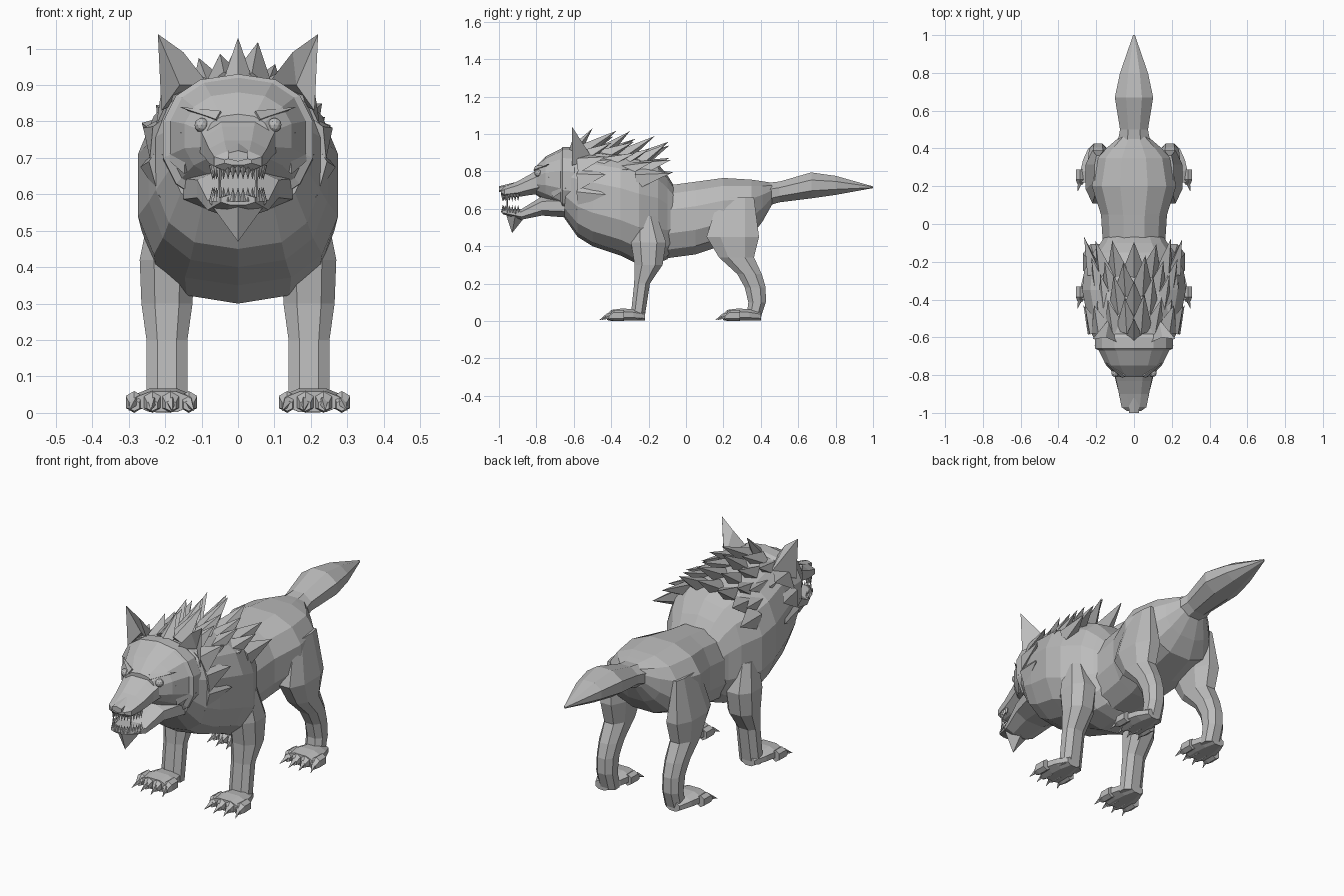
import bpy, bmesh, math, random
from mathutils import Vector

random.seed(4)
default_cube = bpy.data.objects.get("Cube")
if default_cube:
    bpy.data.objects.remove(default_cube)

grey = (.5, .5, .5, 1)
fur = bpy.data.materials.new("grey_fur")
fur.use_nodes = True
fur.diffuse_color = grey
fur.node_tree.nodes["Principled BSDF"].inputs["Base Color"].default_value = grey


def finish(name, bm):
    """Turn the bmesh into a flat-shaded grey object."""
    bmesh.ops.recalc_face_normals(bm, faces=bm.faces)
    mesh = bpy.data.meshes.new(name)
    bm.to_mesh(mesh)
    bm.free()
    mesh.materials.append(fur)
    obj = bpy.data.objects.new(name, mesh)
    bpy.context.collection.objects.link(obj)
    return obj


def loft(name, rings, x=0, sides=8, power=.85, upright=False):
    """Skin over boxy ovals: (position, centre, half width, half depth)."""
    bm = bmesh.new()
    loops = []
    for position, centre, half_width, half_depth in rings:
        loop = []
        for i in range(sides):
            angle = math.tau * (i + (sides % 4 == 0) / 2) / sides
            s, c = math.sin(angle), math.cos(angle)
            across = x + half_width * math.copysign(abs(s) ** power, s)
            depth = centre + half_depth * math.copysign(abs(c) ** power, c)
            corner = (across, depth, position) if upright else (across, position, depth)
            loop.append(bm.verts.new(corner))
        loops.append(loop)
    for near, far in zip(loops, loops[1:]):
        for i in range(sides):
            bm.faces.new((near[i - 1], near[i], far[i], far[i - 1]))
    bm.faces.new(loops[0])
    bm.faces.new(loops[-1])
    return finish(name, bm)


def span(y, low, high, half_width):
    """Ring given by its lowest and highest point."""
    return y, (low + high) / 2, half_width, (high - low) / 2


def spikes(name, items):
    """Four-sided tufts: (base, tip, half width, half thickness)."""
    bm = bmesh.new()
    for base, tip, wide, thick in items:
        base, tip = Vector(base), Vector(tip)
        along = (tip - base).normalized()
        outward = Vector((base.x, 0, base.z - .65))
        if abs(along.y) < .4:
            outward = Vector((0, 1, 0))
        side = along.cross(outward).normalized()
        up = side.cross(along) * thick
        side *= wide
        ring = [bm.verts.new(base + offset) for offset in (side, up, -side, -up)]
        point = bm.verts.new(tip)
        for i in range(4):
            bm.faces.new((ring[i - 1], ring[i], point))
        bm.faces.new(ring)
    return finish(name, bm)


# Trunk: deep chest, narrow waist, rounded rump and a leaf-shaped tail
loft("chest", [
    span(-.65, .55, .9, .19), span(-.58, .45, .92, .23), span(-.5, .4, .92, .25),
    span(-.35, .35, .9, .28), span(-.25, .3, .88, .27), span(-.15, .31, .84, .22),
    span(-.1, .33, .78, .18), span(-.05, .4, .7, .15)], sides=14, power=.78)
loft("hindquarters", [
    span(-.1, .33, .73, .17), span(.05, .35, .75, .18), span(.2, .4, .77, .23),
    span(.35, .45, .76, .2), span(.41, .53, .75, .14), span(.46, .62, .74, .08)], sides=12)
loft("tail", [
    span(.4, .6, .74, .1), span(.5, .63, .75, .08), span(.67, .65, .8, .11),
    span(.8, .67, .78, .08), span(1, .71, .72, .005)], power=1)

# Head with a raised rim around the face
loft("head", [
    span(-.55, .58, .9, .18), span(-.6, .56, .93, .21), span(-.66, .57, .93, .21),
    span(-.67, .59, .92, .19), span(-.75, .64, .88, .15), span(-.81, .68, .82, .09)], sides=14)
loft("muzzle", [
    span(-.72, .68, .86, .13), span(-.83, .67, .79, .1), span(-.9, .66, .75, .085),
    span(-.97, .66, .72, .07), span(-.99, .68, .7, .04)])
loft("nose", [span(-.92, .7, .74, .03), span(-1, .69, .72, .03)], sides=6)
loft("lower_jaw", [
    span(-.65, .55, .68, .16), span(-.77, .56, .67, .12),
    span(-.88, .54, .6, .09), span(-.98, .57, .6, .05)])
spikes("chin_tuft", [((0, -.91, .58), (0, -.93, .47), .08, .06)])

# Teeth curve around both jaws, with a long fang at each corner
teeth = []
for i in range(-8, 9):
    x = .07 * math.sin(i / 5)
    y = -.9 - .08 * math.cos(i / 5)
    fang = .03 if abs(i) == 4 else 0
    teeth.append(((x, y, .68), (x, y, .64 - fang), .01, .01))
    teeth.append(((x, y, .58), (x, y, .62 + fang), .01, .01))
spikes("teeth", teeth)

for s, label in ((1, "left"), (-1, "right")):
    # Ear with a hollow front and a bent inner edge
    bm = bmesh.new()
    inner, outer, tip, bend, back, hollow = [bm.verts.new((s * x, y, z)) for x, y, z in (
        (.08, -.63, .9), (.21, -.61, .83), (.22, -.61, 1.04), (.15, -.6, .99),
        (.13, -.5, .87), (.16, -.57, .9))]
    for face in ((tip, bend, hollow), (bend, inner, hollow), (tip, hollow, outer),
                 (tip, outer, back), (tip, back, bend), (bend, back, inner),
                 (inner, back, outer, hollow)):
        bm.faces.new(face)
    finish(label + "_ear", bm)

    # Eye with heavy brow and cheekbone
    bm = bmesh.new()
    bmesh.ops.create_icosphere(bm, subdivisions=2, radius=.02)
    bmesh.ops.translate(bm, verts=bm.verts, vec=(s * .1, -.79, .79))
    finish(label + "_eye", bm)
    spikes(label + "_brow", [
        ((s * .05, -.8, z), (s * .16, -.73, z + .03), .02, .02) for z in (.74, .81)])

    # Cheek and neck tufts fan out around the collar
    tufts = [((s * .13, -.7, .7), (s * .21, -.64, .71), .05, .03)]
    for i in range(5):
        angle = .9 + i * .4
        out = Vector((s * math.sin(angle), 0, math.cos(angle)))
        base = Vector((0, -.57, .71)) + out * .21
        tufts.append((base, base + out * .06 + Vector((0, .14, 0)), .08, .04))
    spikes(label + "_collar_tufts", tufts)

    # Front leg, and hind leg with swept hock, both narrowing into the trunk
    loft(label + "_front_leg", [
        (.01, -.26, .06, .04), (.2, -.235, .06, .045), (.3, -.2, .075, .08),
        (.42, -.2, .08, .1), (.56, -.22, .05, .07)], x=s * .195, upright=True)
    loft(label + "_hind_leg", [
        (.01, .36, .05, .04), (.1, .38, .05, .05), (.18, .37, .05, .06),
        (.25, .34, .055, .07), (.34, .27, .06, .1), (.45, .25, .07, .15),
        (.66, .27, .02, .1)], x=s * .19, upright=True)

    # Paws with four splayed toes and claws
    for part, heel in (("front", -.22), ("hind", .4)):
        name = f"{label}_{part}"
        rings = []
        for i in range(4):
            swell = math.sin(i * .7)
            rings.append(span(heel - i * .06, 0, .05 + .03 * swell - i * .005, .04 + .045 * swell))
        loft(name + "_paw", rings, x=s * .205)
        claws = []
        for i in range(4):
            splay = i - 1.5
            x = s * .21 + splay * .05
            end = heel - .2 + abs(splay) * .013
            loft(f"{name}_toe_{i + 1}", [
                span(end + .07, 0, .06, .024), span(end + .015, 0, .06, .026),
                span(end - .01, .005, .035, .016)], x=x, sides=6)
            claws.append(((x, end, .03), (x + splay * .01, end - .05, .005), .013, .016))
        spikes(name + "_claws", claws)

# Mane: staggered rows of broad tufts swept back over the neck and shoulders
mane = [((0, -.6, .9), (0, -.5, 1.03), .045, .035)]
for row in range(4):
    count = 6 + row % 2
    for i in range(count):
        angle = (i - (count - 1) / 2) * .34
        out = Vector((math.sin(angle), 0, math.cos(angle)))
        base = Vector((out.x * (.2 + .015 * row), row * .1 - .56,
                       .66 + out.z * (.24 - .015 * row)))
        lift = (.12 - .06 * abs(angle)) * random.uniform(.8, 1.15)
        sweep = Vector((0, random.uniform(.15, .2), 0))
        mane.append((base, base + out * lift + sweep, .065, .045))
spikes("mane", mane)
